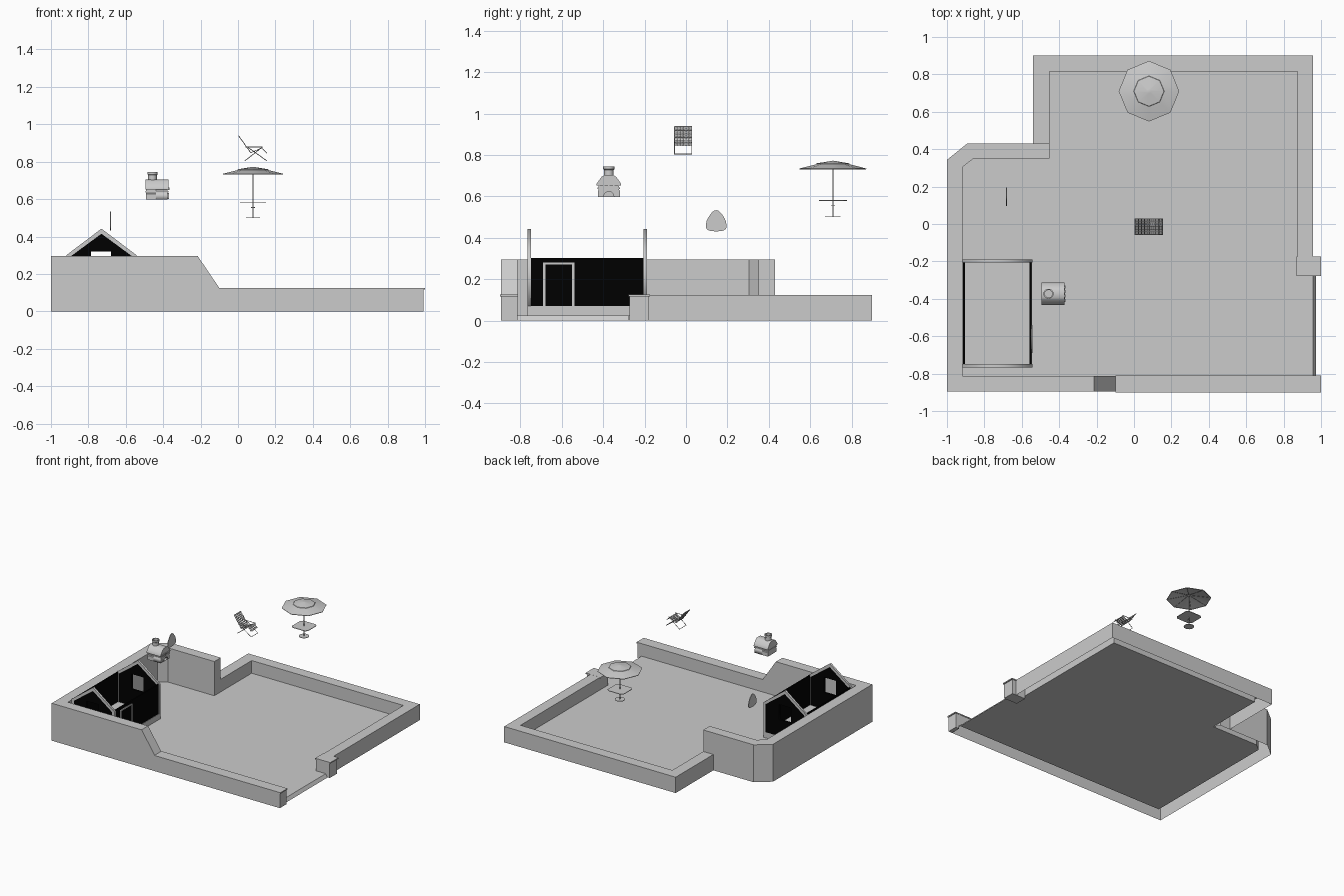
import bpy, bmesh, math
from mathutils import Vector

if "Cube" in bpy.data.objects:
    bpy.data.objects.remove(bpy.data.objects["Cube"])

BLACK = bpy.data.materials.new("black_wall")
BLACK.diffuse_color = (0, 0, 0, 1)
BLACK.use_nodes = True
BLACK.node_tree.nodes["Principled BSDF"].inputs["Base Color"].default_value = BLACK.diffuse_color


def finish(name, bm, smooth=False, closed=True):
    if closed:
        bmesh.ops.recalc_face_normals(bm, faces=bm.faces)
    me = bpy.data.meshes.new(name)
    bm.to_mesh(me)
    bm.free()
    ob = bpy.data.objects.new(name, me)
    bpy.context.collection.objects.link(ob)
    if smooth:
        bpy.context.view_layer.objects.active = ob
        ob.select_set(True)
        bpy.ops.object.shade_smooth_by_angle(angle=math.radians(35))
        ob.select_set(False)
    return ob


def prism(name, pts, a, b, axis='z', smooth=False):
    """Extrude a 2D outline from a to b along the axis."""
    put = {'z': lambda p, h: (p[0], p[1], h),
           'y': lambda p, h: (p[0], h, p[1]),
           'x': lambda p, h: (h, p[0], p[1])}[axis]
    bm = bmesh.new()
    lo = [bm.verts.new(put(p, a)) for p in pts]
    hi = [bm.verts.new(put(p, b)) for p in pts]
    n = len(pts)
    for i in range(n):
        j = (i + 1) % n
        bm.faces.new((lo[i], lo[j], hi[j], hi[i]))
    bm.faces.new(hi)
    bm.faces.new(lo[::-1])
    return finish(name, bm, smooth)


def rect(x0, x1, y0, y1):
    return [(x0, y0), (x1, y0), (x1, y1), (x0, y1)]


def box(name, x0, x1, y0, y1, z0, z1, mat=None):
    ob = prism(name, rect(x0, x1, y0, y1), z0, z1)
    if mat:
        ob.data.materials.append(mat)
    return ob


def wall(name, outer, inner, floor):
    """Hollow wall open underneath: outer path has (x, y, top), inner path (x, y)."""
    bm = bmesh.new()
    rows = []
    for (x, y, h), (u, v) in zip(outer, inner):
        rows.append([bm.verts.new(c) for c in ((x, y, 0), (x, y, h), (u, v, h), (u, v, floor))])
    for a, b in zip(rows, rows[1:]):
        for k in range(3):
            bm.faces.new((a[k], a[k + 1], b[k + 1], b[k]))
    bm.faces.new(rows[0])
    bm.faces.new(rows[-1])
    return finish(name, bm)


def plate(name, loops, at, thick, axis, mat=None):
    """Upright plate with holes, from outlines in (x, z) or (y, z)."""
    cu = bpy.data.curves.new(name, 'CURVE')
    cu.dimensions = '2D'
    cu.fill_mode = 'BOTH'
    cu.extrude = thick / 2
    for pts in loops:
        sp = cu.splines.new('POLY')
        sp.points.add(len(pts) - 1)
        for q, p in zip(sp.points, pts):
            q.co = (p[0], p[1], 0, 1)
        sp.use_cyclic_u = True
    ob = bpy.data.objects.new(name, cu)
    bpy.context.collection.objects.link(ob)
    ob.rotation_euler = (math.pi / 2, 0, math.pi / 2 if axis == 'x' else 0)
    ob.location = (at, 0, 0) if axis == 'x' else (0, at, 0)
    bpy.context.view_layer.objects.active = ob
    ob.select_set(True)
    bpy.ops.object.convert(target='MESH')
    ob = bpy.context.object
    if mat:
        ob.data.materials.append(mat)
    ob.select_set(False)


def lathe(name, prof, cx, cy, n, smooth=False):
    """Spin an (r, z) profile around a vertical line."""
    bm = bmesh.new()
    rings = [[bm.verts.new((cx + r * math.cos(2 * math.pi * i / n),
                            cy + r * math.sin(2 * math.pi * i / n), z))
              for i in range(n)] for r, z in prof]
    for a, b in zip(rings, rings[1:]):
        for i in range(n):
            j = (i + 1) % n
            bm.faces.new((a[i], a[j], b[j], b[i]))
    bmesh.ops.remove_doubles(bm, verts=bm.verts, dist=1e-6)
    finish(name, bm, smooth)


def rod(name, p, q, r, n=6):
    p, q = Vector(p), Vector(q)
    bm = bmesh.new()
    bmesh.ops.create_cone(bm, cap_ends=True, segments=n, radius1=r, radius2=r, depth=(q - p).length)
    ob = finish(name, bm)
    ob.rotation_euler = (q - p).to_track_quat('Z', 'Y').to_euler()
    ob.location = (p + q) / 2


# Yard floor sheet inside the walls, with a sloped lip at the gateway
F = .025
bm = bmesh.new()
bm.faces.new([bm.verts.new((x, y, F)) for x, y in
              ((-.916, -.814), (.957, -.814), (.957, -.25), (.873, -.25), (.873, .816),
               (-.452, .816), (-.452, .35), (-.858, .35), (-.916, .305))])
finish("yard_floor", bm, closed=False)
bm = bmesh.new()
lip = [[bm.verts.new((x, y, z)) for y in (-.814, -.275)] for x, z in ((.957, F), (.974, 0))]
bm.faces.new((lip[0][0], lip[1][0], lip[1][1], lip[0][1]))
finish("gate_lip", bm, closed=False)

# Boundary walls, hollow and open underneath
wall("low_wall", [(-.54, .43, .125), (-.54, .9, .125), (.957, .9, .125), (.957, -.18, .125)],
     [(-.452, .43), (-.452, .816), (.873, .816), (.873, -.18)], F)
wall("high_and_front_wall",
     [(-.452, .43, .295), (-.892, .43, .295), (-1, .343, .295), (-1, -.895, .295),
      (-.215, -.895, .295), (-.1, -.895, .125), (.992, -.895, .125)],
     [(-.452, .35), (-.858, .35), (-.916, .305), (-.916, -.814),
      (-.215, -.814), (-.1, -.814), (.992, -.814)], F)
box("front_wall_end", .96, .992, -.895, -.814, 0, .12)
box("front_wall_cap", -.1, 1, -.9, -.811, .117, .1255)
box("gate_pillar", .873, .992, -.273, -.18, 0, .12)
box("gate_pillar_cap", .868, 1, -.278, -.175, .117, .1255)

# Roofless house on a plinth: gable ends, side walls, door frame
B = .07
box("house_plinth", -.916, -.545, -.766, -.19, F, B)
gable = [(-.918, B), (-.918, .3), (-.73, .442), (-.542, .3), (-.542, B)]
inner = [(-.897, B), (-.897, .292), (-.73, .415), (-.563, .292), (-.563, B)]
window = rect(-.785, -.68, .2, .32)
for side, y in (("front", -.758), ("back", -.198)):
    plate(side + "_gable_trim", [gable + inner[::-1]], y, .017, 'y')
    plate(side + "_gable_wall", [inner, window], y, .015, 'y', BLACK)
for side, x in (("left", -.908), ("right", -.553)):
    box(side + "_house_wall", x - .005, x + .005, -.75, -.206, B, .303, BLACK)
plate("door_frame", [[(-.69, B), (-.69, .282), (-.54, .282), (-.54, B), (-.55, B),
                      (-.55, .272), (-.68, .272), (-.68, B)]], -.546, .006, 'x')

# Garden oven facing +x
oy = -.373


def arch(r, base, n=12):
    return [(oy + r * math.cos(math.pi * i / n), base + r * math.sin(math.pi * i / n))
            for i in range(n + 1)]


half = [(.053, .597), (.053, .628), (.049, .632), (.049, .652)]
roof = [(.06, .652), (.06, .66), (.05, .675), (.035, .695), (.02, .704)]


def both(pts):
    return [(oy - a, b) for a, b in pts] + [(oy + a, b) for a, b in pts[::-1]]


plate("oven_body_front", [both(half), arch(.024, .6)], -.407, .062, 'x')
prism("oven_body_back", both(half), -.491, -.438, 'x')
prism("oven_roof", both(roof), -.495, -.372, 'x', smooth=True)
plate("oven_arch", [arch(.033, .6) + arch(.025, .6)[::-1]], -.374, .008, 'x')
for i in range(4):
    y = oy - .036 + i * .024
    box("oven_block", -.374, -.367, y - .008, y + .008, .65, .662)
box("oven_band", -.494, -.372, oy - .055, oy + .055, .636, .644)
lathe("chimney", [(.023, .695), (.023, .728), (.027, .732), (.027, .745), (.02, .745),
                  (.02, .705), (0, .705)], -.457, oy, 20, True)

# Thin upright egg-shaped board
egg = []
for i in range(32):
    t = 2 * math.pi * i / 32
    s, c = math.sin(t), math.cos(t)
    egg.append((.146 + (.046 - .02 * s) * math.copysign(abs(c) ** .8, c),
                .4825 + .051 * math.copysign(abs(s) ** (1 if s > 0 else .7), s)))
prism("egg_board", egg, -.684, -.679, 'x')

# Folding deck chair
y0, y1 = -.056, .028
path = [(.004, .938), (.068, .848), (.128, .874)]
for y in (y0, y1):
    rod("back_rail", (.004, y, .938), (.068, y, .848), .002)
    rod("rear_leg", (.037, y, .805), (.13, y, .878), .002)
    rod("front_leg", (.154, y, .805), (.052, y, .878), .002)
    rod("arm_rest", (.04, y, .878), (.132, y, .878), .0025)
for x, z in ((.037, .806), (.154, .806), (.004, .938)):
    rod("cross_bar", (x, y0, z), (x, y1, z), .002)
for part, a, b, n in (("back_slat", path[0], path[1], 8), ("seat_slat", path[1], path[2], 6),
                      ("front_slat", path[2], (.154, .845), 2)):
    a, b = Vector(a), Vector(b)
    d = (b - a) / n * .33
    nrm = Vector((-d.y, d.x)).normalized() * .001
    for i in range(n):
        c = a.lerp(b, (i + .5) / n)
        prism(part, [c - d - nrm, c + d - nrm, c + d + nrm, c - d + nrm], y0, y1, 'y')
    for k in range(1, 6):
        y = y0 + (y1 - y0) * k / 6
        rod(part + "_strap", (a[0], y, a[1]), (b[0], y, b[1]), .0018, 4)

# Parasol with table
px, py = .08, .71
lathe("canopy", [(.161, .731), (.162, .735), (.075, .757), (.035, .764)], px, py, 8, True)
lathe("canopy_cap", [(.082, .757), (.08, .76), (.012, .771), (0, .773)], px, py, 8, True)
rod("parasol_pole", (px, py, .5), (px, py, .772), .003, 10)
lathe("pole_collar", [(0, .553), (.01, .553), (.01, .557), (0, .557)], px, py, 10)
for i in range(8):
    t = math.pi * i / 4
    rod("canopy_rib", (px, py, .762), (px + .158 * math.cos(t), py + .158 * math.sin(t), .734),
        .001, 4)
c = .052
prism("table_top", [(px + u, py + v) for u, v in ((-c, -.068), (c, -.068), (.07, -c), (.07, c),
                    (c, .068), (-c, .068), (-.07, c), (-.07, -c))], .578, .582)
lathe("parasol_base", [(0, .5), (.037, .5), (.037, .503), (0, .503)], px, py, 16)
